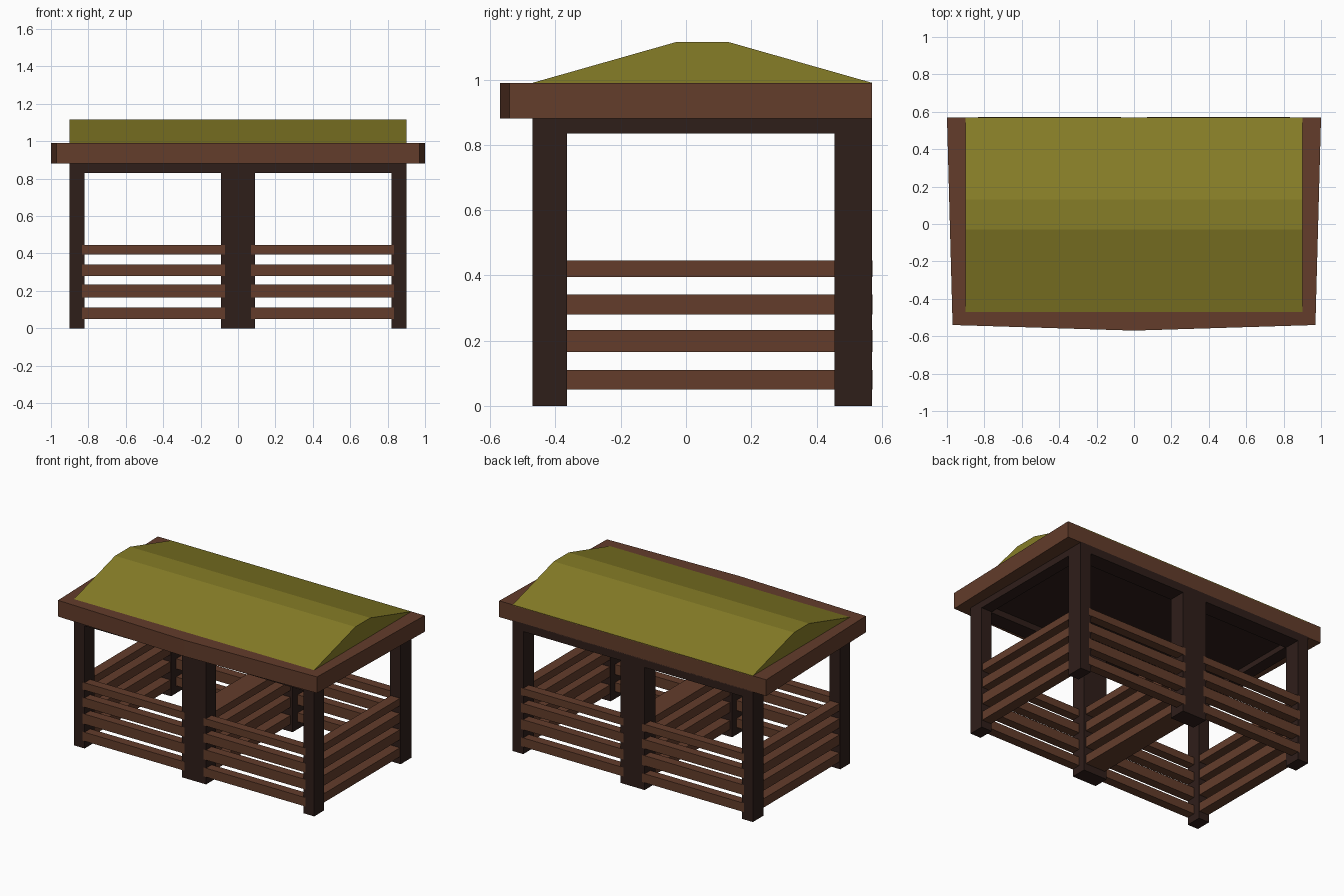
import bpy, bmesh

if "Cube" in bpy.data.objects:
    bpy.data.objects.remove(bpy.data.objects["Cube"])


def material(name, rgb):
    m = bpy.data.materials.new(name)
    m.diffuse_color = (*rgb, 1)
    m.use_nodes = True
    m.node_tree.nodes["Principled BSDF"].inputs["Base Color"].default_value = m.diffuse_color
    return m


DARK = material("dark_timber", (0.028, 0.013, 0.010))
WOOD = material("brown_timber", (0.125, 0.046, 0.024))
THATCH = material("olive_roof", (0.24, 0.205, 0.02))


def finish(name, bm, mat):
    bmesh.ops.recalc_face_normals(bm, faces=bm.faces)
    mesh = bpy.data.meshes.new(name)
    bm.to_mesh(mesh)
    bm.free()
    mesh.materials.append(mat)
    ob = bpy.data.objects.new(name, mesh)
    bpy.context.collection.objects.link(ob)
    return ob


def box(name, x0, x1, y0, y1, z0, z1, mat):
    bm = bmesh.new()
    bmesh.ops.create_cube(bm, size=1)
    for v in bm.verts:
        v.co = (x0 + (v.co.x + .5) * (x1 - x0),
                y0 + (v.co.y + .5) * (y1 - y0),
                z0 + (v.co.z + .5) * (z1 - z0))
    return finish(name, bm, mat)


def prism(name, points, offset, mat):
    # extrude a closed outline along an offset vector
    bm = bmesh.new()
    face = bm.faces.new([bm.verts.new(p) for p in points])
    res = bmesh.ops.extrude_face_region(bm, geom=[face])
    verts = [g for g in res["geom"] if isinstance(g, bmesh.types.BMVert)]
    bmesh.ops.translate(bm, verts=verts, vec=offset)
    return finish(name, bm, mat)


# Posts: corner pairs and wide centre posts, front and back
ROWS = {"front": (-0.47, -0.365), "back": (0.455, 0.57)}
POSTS = {"left": (-0.9, -0.82), "centre": (-0.09, 0.09), "right": (0.82, 0.9)}
for row, (y0, y1) in ROWS.items():
    for side, (x0, x1) in POSTS.items():
        box(f"{row}_{side}_post", x0, x1, y0, y1, 0, 0.88, DARK)

# Beams joining the post tops
for row, (y0, y1) in ROWS.items():
    box(f"{row}_beam", -0.9, 0.9, y0, y1, 0.83, 0.885, DARK)
for side in ("left", "right"):
    x0, x1 = POSTS[side]
    box(f"{side}_beam", x0, x1, -0.47, 0.57, 0.835, 0.885, DARK)

# Rails: front and back ones flush with the outer post faces, both ends,
# and a broad divider between the centre posts
LEVELS = [(0.05, 0.11), (0.165, 0.233), (0.28, 0.342), (0.395, 0.445)]
RAIL_ROWS = {"front": (-0.471, -0.41), "back": (0.51, 0.571)}
CROSS = {"left": (-0.895, -0.825), "divider": (-0.075, 0.075), "right": (0.825, 0.895)}
for i, (z0, z1) in enumerate(LEVELS, 1):
    for row, (y0, y1) in RAIL_ROWS.items():
        for side, s in (("left", -1), ("right", 1)):
            xa, xb = sorted((s * 0.07, s * 0.835))
            box(f"{row}_{side}_rail_{i}", xa, xb, y0, y1, z0, z1, WOOD)
    for side, (x0, x1) in CROSS.items():
        box(f"{side}_cross_rail_{i}", x0, x1, -0.38, 0.47, z0, z1, WOOD)

# Ceiling panel under the roof
box("ceiling", -0.82, 0.82, -0.37, 0.46, 0.872, 0.885, DARK)

# Eave slab with a slightly bowed front edge
outline = [(-1, .57), (-.97, -.54), (0, -.57), (.97, -.54), (1, .57)]
prism("roof_frame", [(x, y, 0.88) for x, y in outline], (0, 0, 0.11), WOOD)

# Roof: shallow gable with a flat ridge
profile = [(-.47, .985), (-.47, .99), (-.03, 1.115), (.13, 1.115), (.57, .99), (.57, .985)]
prism("roof", [(-0.9, y, z) for y, z in profile], (1.8, 0, 0), THATCH)
